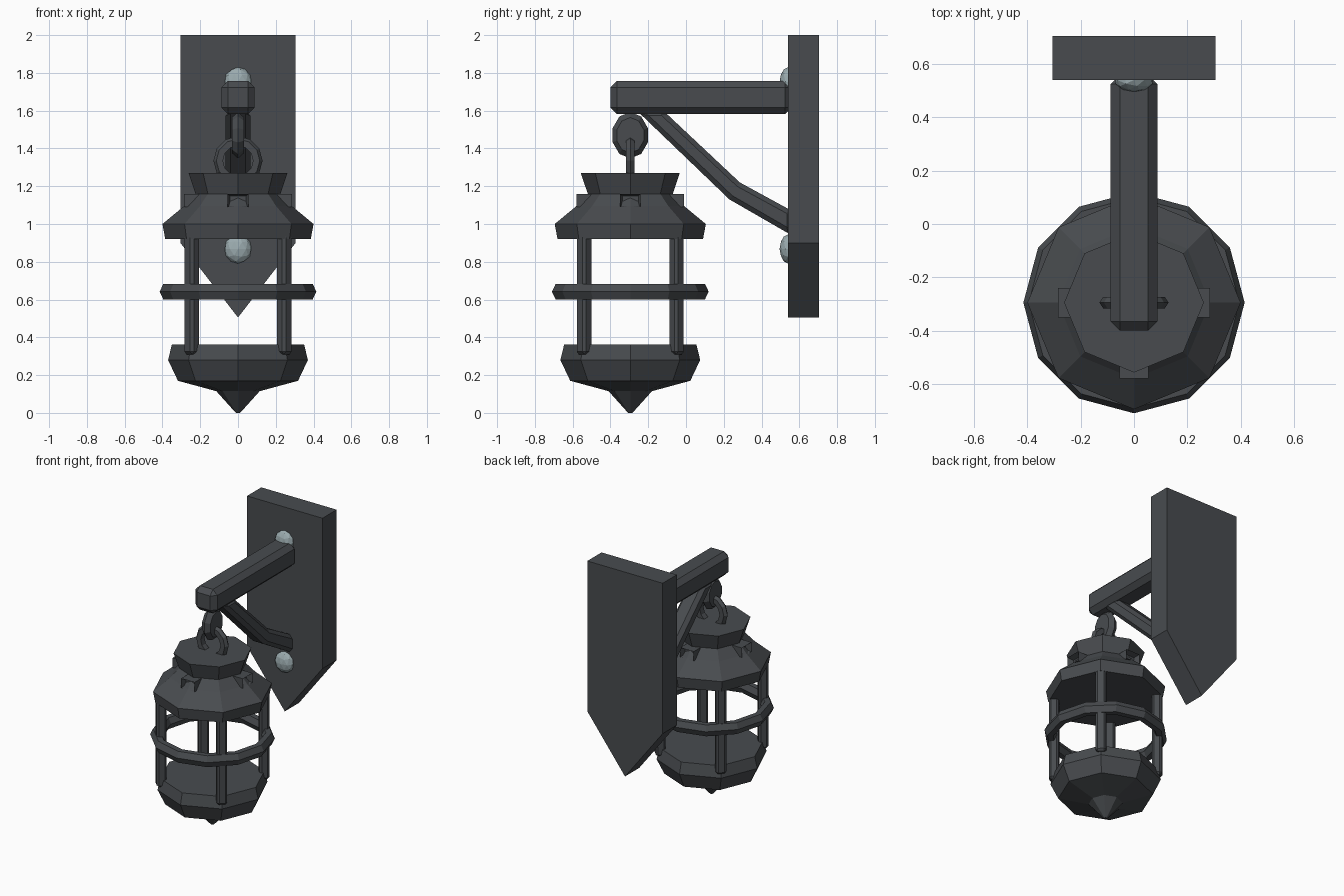
import bpy, bmesh
from math import pi, sin, cos
from mathutils import Matrix, Vector

cube = bpy.data.objects.get("Cube")
if cube:
    bpy.data.objects.remove(cube)


def material(name, rgb):
    m = bpy.data.materials.new(name)
    m.use_nodes = True
    m.diffuse_color = (*rgb, 1)
    m.node_tree.nodes["Principled BSDF"].inputs["Base Color"].default_value = (*rgb, 1)
    return m


IRON = material("dark iron", (0.065, 0.071, 0.078))
STEEL = material("pale steel", (0.33, 0.41, 0.43))
CY = -0.295  # lantern axis


def finish(name, bm, mat=IRON, bevel=0):
    bmesh.ops.recalc_face_normals(bm, faces=bm.faces)
    me = bpy.data.meshes.new(name)
    bm.to_mesh(me)
    bm.free()
    me.materials.append(mat)
    ob = bpy.data.objects.new(name, me)
    bpy.context.collection.objects.link(ob)
    if bevel:
        mod = ob.modifiers.new("chamfer", "BEVEL")
        mod.width = bevel
        mod.segments = 1
    return ob


def box(name, centre, size, bevel=0, spin=0):
    bm = bmesh.new()
    mat = Matrix.Translation(centre) @ Matrix.Rotation(spin, 4, "Z") @ Matrix.Diagonal((*size, 1))
    bmesh.ops.create_cube(bm, size=1, matrix=mat)
    return finish(name, bm, bevel=bevel)


def prism(name, points, axis, half, centre=0, bevel=0):
    """Extrude a 2D outline (x or y, z) along the other horizontal axis."""
    bm = bmesh.new()
    ends = []
    for s in (-half, half):
        place = (lambda a, z: (centre + s, a, z)) if axis == "X" else (lambda a, z: (a, centre + s, z))
        ends.append([bm.verts.new(place(a, z)) for a, z in points])
        bm.faces.new(ends[-1])
    for i in range(len(points)):
        j = (i + 1) % len(points)
        bm.faces.new((ends[0][i], ends[0][j], ends[1][j], ends[1][i]))
    return finish(name, bm, bevel=bevel)


def lathe(name, profile, sides, closed=False, matrix=Matrix.Translation((0, CY, 0))):
    """Turn a (radius, z) profile; cap the ends unless it is a closed section."""
    bm = bmesh.new()
    rings = [[bm.verts.new(matrix @ Vector((r * cos(2 * pi * i / sides), r * sin(2 * pi * i / sides), z)))
              for i in range(sides)] for r, z in profile]
    pairs = list(zip(rings, rings[1:]))
    if closed:
        pairs.append((rings[-1], rings[0]))
    else:
        bm.faces.new(rings[0])
        bm.faces.new(rings[-1])
    for a, b in pairs:
        for i in range(sides):
            j = (i + 1) % sides
            bm.faces.new((a[i], a[j], b[j], b[i]))
    return finish(name, bm)


# Wall plate, arm and brace
prism("wall_plate", [(-0.305, 2), (0.305, 2), (0.305, 0.9), (0, 0.505), (-0.305, 0.9)], "Y", 0.082, 0.623)
box("arm", (0, 0.08, 1.67), (0.176, 0.96, 0.176), bevel=0.035)
prism("brace", [(-0.12, 1.6), (0.285, 1.22), (0.56, 1.07), (0.56, 0.94), (0.23, 1.13), (-0.26, 1.6)],
      "X", 0.065, bevel=0.025)

# Bolts
for name, z in (("upper_bolt", 1.753), ("lower_bolt", 0.868)):
    bm = bmesh.new()
    bmesh.ops.create_icosphere(bm, subdivisions=2, radius=0.077,
                               matrix=Matrix.Translation((0, 0.54, z)) @ Matrix.Diagonal((0.95, 0.58, 1, 1)))
    finish(name, bm, STEEL)

# Hanging link and roof ring
turn = Matrix.Translation((0, CY, 1.47)) @ Matrix.Rotation(pi / 2, 4, "Y") @ Matrix.Diagonal((1.25, 1, 1, 1))
lathe("hanging_link", [(0.075, -0.033), (0.098, 0), (0.075, 0.033)], 10, matrix=turn)
turn = Matrix.Translation((0, CY, 1.335)) @ Matrix.Rotation(pi / 2, 4, "X")
lathe("roof_ring", [(0.08, -0.022), (0.115, -0.022), (0.13, 0), (0.115, 0.022), (0.08, 0.022)],
      12, True, turn)

# Lantern body
lathe("roof", [(0.262, 1.27), (0.225, 1.16), (0.285, 1.095), (0.4, 1.0), (0.385, 0.92)], 8)
lathe("base", [(0.35, 0.362), (0.37, 0.28), (0.318, 0.17), (0.115, 0.115), (0.016, 0.005), (0.01, 0)], 8)
lathe("guard_ring", [(0.415, 0.642), (0.395, 0.683), (0.355, 0.683), (0.335, 0.642), (0.355, 0.6), (0.395, 0.6)],
      12, True)

# Four corner bars and four framed vents
for i, side in enumerate(("front_left", "back_left", "back_right", "front_right")):
    a = -pi / 4 + i * pi / 2
    box(side + "_bar", (0.346 * cos(a), CY + 0.346 * sin(a), 0.645), (0.066, 0.07, 0.67), 0.014, a)

for i, side in enumerate(("left", "back", "right", "front")):
    bm = bmesh.new()
    bmesh.ops.create_cube(bm, size=1, matrix=Matrix.Translation((0.245, 0, 1.125)) @ Matrix.Diagonal((0.08, 0.11, 0.07, 1)))
    outer = max(bm.faces, key=lambda f: f.calc_center_median().x)
    bmesh.ops.inset_region(bm, faces=[outer], thickness=0.018)
    bmesh.ops.translate(bm, verts=outer.verts, vec=(-0.04, 0, 0))
    bmesh.ops.transform(bm, verts=bm.verts, matrix=Matrix.Translation((0, CY, 0)) @ Matrix.Rotation(i * pi / 2, 4, "Z"))
    finish(side + "_vent", bm)
